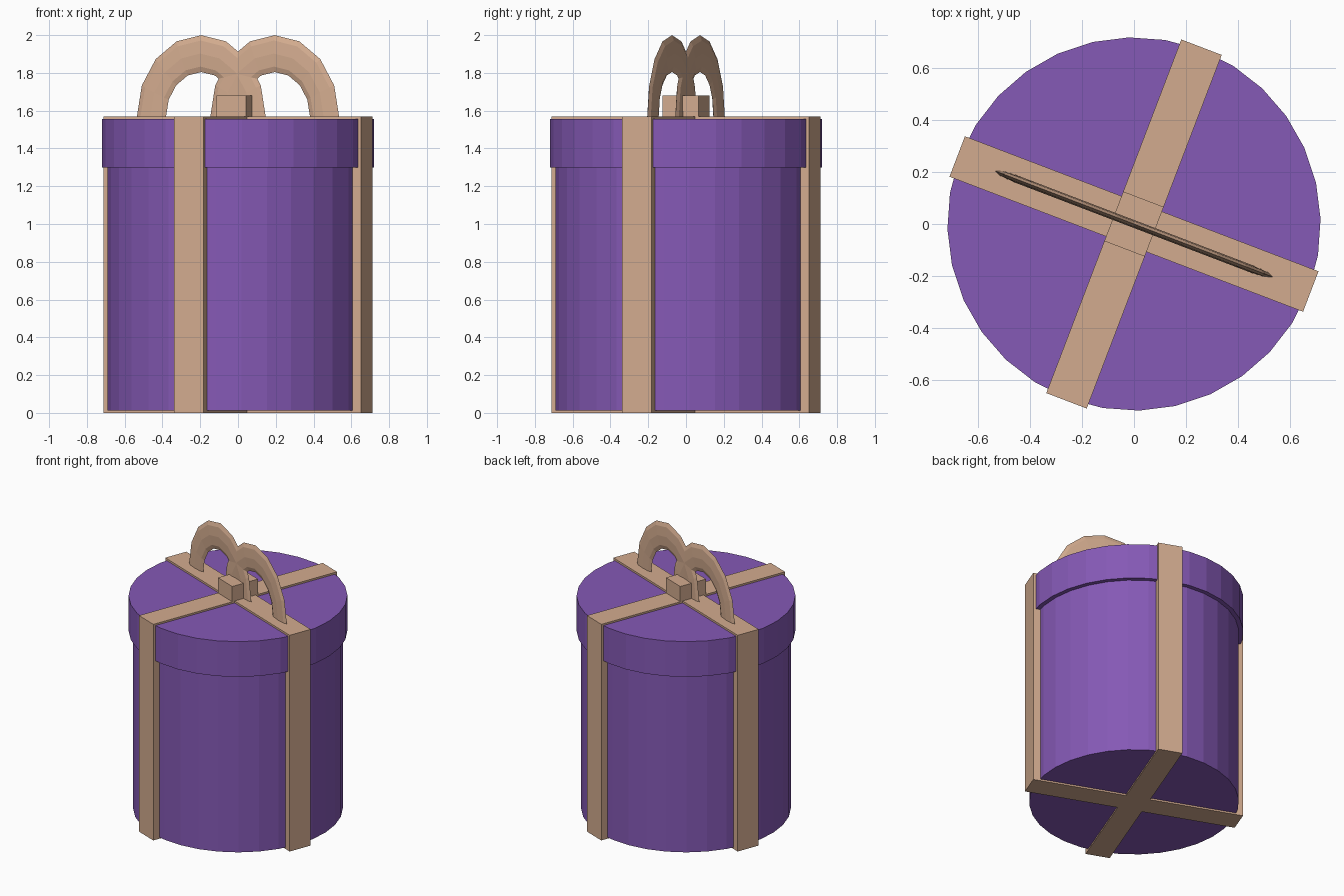
import bpy, math
from mathutils import Matrix

if "Cube" in bpy.data.objects:
    bpy.data.objects.remove(bpy.data.objects["Cube"])

TURN = Matrix.Rotation(math.radians(-20.9), 4, 'Z')


def material(name, rgb):
    m = bpy.data.materials.new(name)
    m.diffuse_color = (*rgb, 1)
    m.use_nodes = True
    m.node_tree.nodes["Principled BSDF"].inputs["Base Color"].default_value = m.diffuse_color
    return m


purple = material("purple", (0.235, 0.100, 0.465))
tan = material("tan", (0.650, 0.410, 0.275))


def finish(obj, name, mat):
    # Bake the transform, then turn the part with the whole gift
    obj.name = name
    obj.data.transform(TURN @ obj.matrix_basis)
    obj.matrix_basis = Matrix()
    obj.data.materials.clear()
    obj.data.materials.append(mat)
    return obj


def drum(name, radius, z0, z1):
    bpy.ops.mesh.primitive_cylinder_add(vertices=32, radius=radius, depth=z1 - z0,
                                        location=(0, 0, (z0 + z1) / 2))
    return finish(bpy.context.object, name, purple)


def box(name, sx, sy, z0, z1):
    bpy.ops.mesh.primitive_cube_add(size=1, location=(0, 0, (z0 + z1) / 2))
    obj = bpy.context.object
    obj.scale = (sx, sy, z1 - z0)
    return finish(obj, name, tan)


def bow_loop(name, cx):
    # Flattened half ring standing along the long ribbon
    steps, sides = 8, 8
    verts, faces = [], []
    for i in range(steps + 1):
        a = math.pi * i / steps
        for j in range(sides):
            b = 2 * math.pi * j / sides
            r = 0.2825 + 0.0825 * math.cos(b)
            verts.append((cx + r * math.cos(a), 0.0145 * math.sin(b),
                          1.568 + 1.183 * r * math.sin(a)))
    for i in range(steps):
        for j in range(sides):
            k = (j + 1) % sides
            faces.append((i * sides + j, i * sides + k,
                          (i + 1) * sides + k, (i + 1) * sides + j))
    faces.append(tuple(reversed(range(sides))))
    faces.append(tuple(steps * sides + j for j in range(sides)))
    mesh = bpy.data.meshes.new(name)
    mesh.from_pydata(verts, [], faces)
    obj = bpy.data.objects.new(name, mesh)
    bpy.context.collection.objects.link(obj)
    bpy.context.view_layer.objects.active = obj
    obj.select_set(True)
    bpy.ops.object.mode_set(mode='EDIT')
    bpy.ops.mesh.select_all(action='SELECT')
    bpy.ops.mesh.normals_make_consistent(inside=False)
    bpy.ops.object.mode_set(mode='OBJECT')
    return finish(obj, name, tan)


# Round gift box and its lid
drum("box_body", 0.69, 0.012, 1.31)
drum("box_lid", 0.72, 1.30, 1.556)

# Crossed ribbons wrapped around the box
box("ribbon_long", 1.46, 0.167, 0.0, 1.57)
box("ribbon_cross", 0.167, 1.46, 0.0, 1.569)

# Bow with two loops and a knot
for side, x in (("left", -0.208), ("right", 0.208)):
    bow_loop("bow_loop_" + side, x)
box("bow_knot", 0.167, 0.205, 1.56, 1.68)
